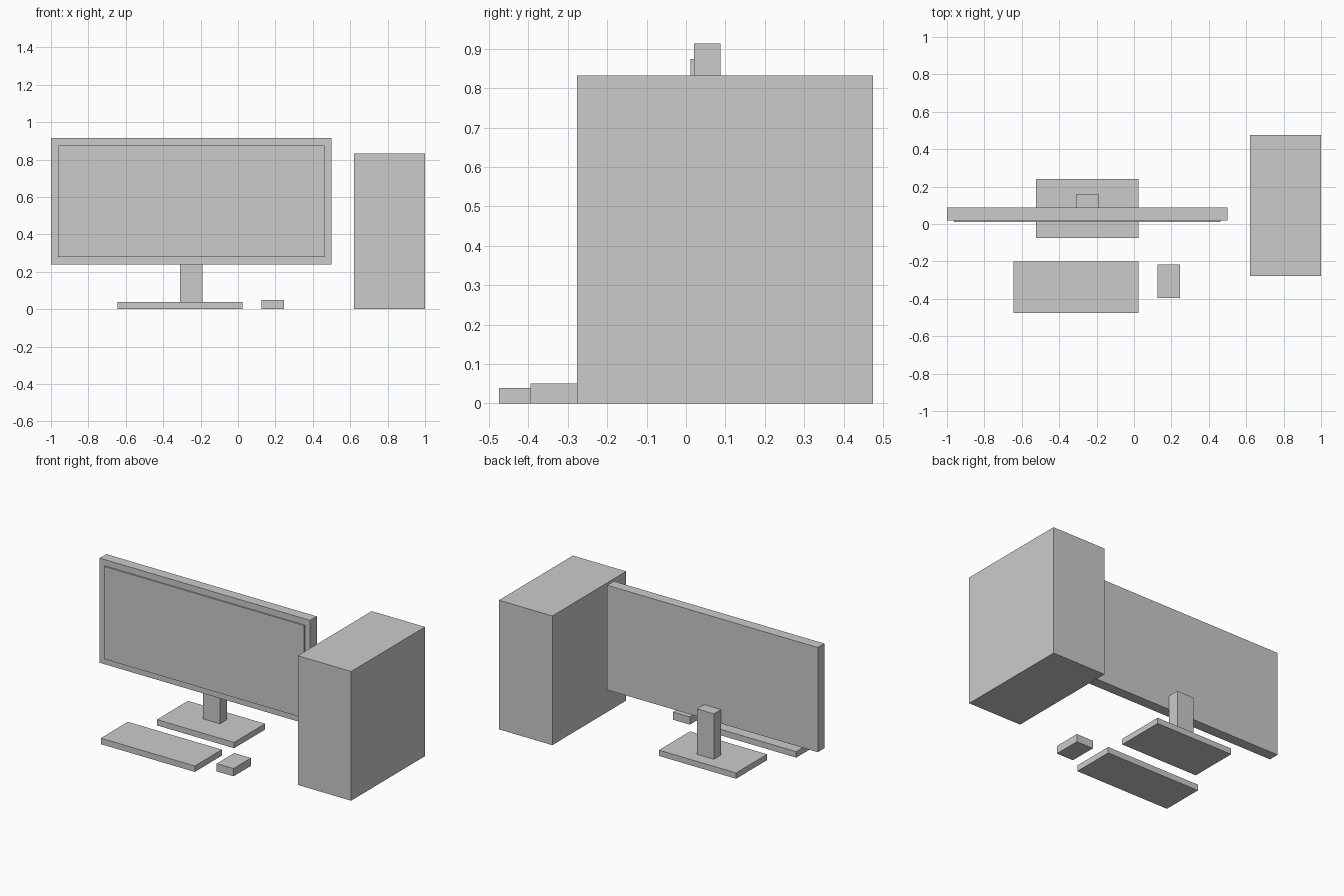
import bpy

# Remove the default cube
cube = bpy.data.objects.get("Cube")
if cube:
    bpy.data.objects.remove(cube, do_unlink=True)

# One plain grey for everything
GREY = (0.6, 0.6, 0.6, 1.0)
grey = bpy.data.materials.new("plain_grey")
grey.use_nodes = True
grey.diffuse_color = GREY
for node in grey.node_tree.nodes:
    if node.type == 'BSDF_PRINCIPLED':
        node.inputs["Base Color"].default_value = GREY


def box(name, x, y, z):
    """Add a box that spans the given (low, high) range on each axis."""
    spans = (x, y, z)
    bpy.ops.mesh.primitive_cube_add(size=1, location=[(a + b) / 2 for a, b in spans])
    obj = bpy.context.object
    obj.name = name
    obj.scale = [b - a for a, b in spans]
    bpy.ops.object.transform_apply(location=False, rotation=False, scale=True)
    obj.data.materials.append(grey)
    return obj


# Monitor: casing, raised screen panel, neck behind the casing, foot
box("monitor_casing", (-1.0, 0.5), (0.02, 0.0875), (0.24, 0.914))
box("monitor_screen", (-0.9625, 0.4625), (0.011, 0.02), (0.278, 0.874))
box("stand_neck", (-0.31, -0.19), (0.0875, 0.16), (0.0375, 0.33))
box("stand_base", (-0.525, 0.025), (-0.075, 0.24), (0.0, 0.0375))

# Desk items in front
box("keyboard", (-0.645, 0.025), (-0.475, -0.2), (0.0, 0.0385))
box("mouse", (0.125, 0.245), (-0.395, -0.217), (0.0, 0.05))

# Computer tower at the side
box("computer_tower", (0.62, 1.0), (-0.277, 0.475), (0.0, 0.832))
